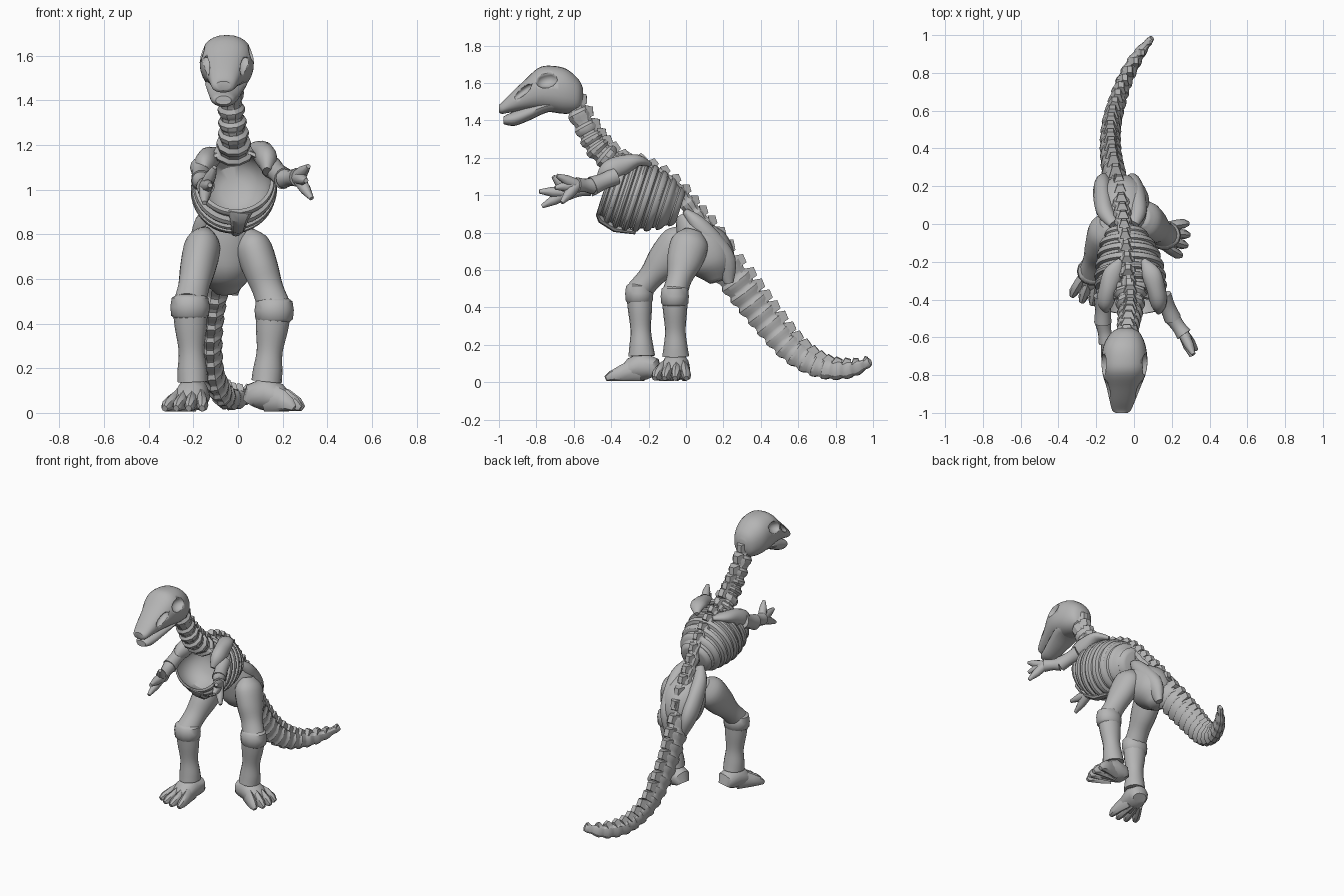
import bpy, bmesh, math
from mathutils import Vector, Matrix

cube = bpy.data.objects.get("Cube")
if cube:
    bpy.data.objects.remove(cube, do_unlink=True)

GREY = (0.46, 0.46, 0.46, 1)
bone = bpy.data.materials.new("bone_grey")
bone.use_nodes = True
bone.diffuse_color = GREY
bone.node_tree.nodes["Principled BSDF"].inputs["Base Color"].default_value = GREY


def sample(pts, t):
    """Smooth interpolation through tuples of any length, t in 0..1."""
    s = min(max(t, 0), 1) * (len(pts) - 1)
    i = min(int(s), len(pts) - 2)
    f = s - i
    a, b, c, d = (pts[min(max(i + k, 0), len(pts) - 1)] for k in (-1, 0, 1, 2))
    return tuple(0.5 * (2 * q + (r - p) * f + (2 * p - 5 * q + 4 * r - w) * f * f
                        + (3 * q - p - 3 * r + w) * f ** 3) for p, q, r, w in zip(a, b, c, d))


def frame(tangent, ref):
    t = Vector(tangent).normalized()
    u = Vector(ref)
    u = (u - t * u.dot(t)).normalized()
    return t, u, u.cross(t)


def loft(name, rings, n=16, ref=(1, 0, 0), normal=None, angle=35, bm=None, power=1):
    """Skin closed rings (x, y, z, half width, half height); power < 1 squares them off."""
    own = bm is None
    bm = bmesh.new() if own else bm
    cs = [Vector(r[:3]) for r in rings]
    bend = lambda c: math.copysign(abs(c) ** power, c)
    loops = []
    for i, r in enumerate(rings):
        d = normal or cs[min(i + 1, len(cs) - 1)] - cs[max(i - 1, 0)]
        t, u, v = frame(d, ref)
        ph = math.pi / 4 if n == 4 else 0
        loops.append([bm.verts.new(cs[i] + u * r[3] * bend(math.cos(a)) + v * r[4] * bend(math.sin(a)))
                      for a in (2 * math.pi * k / n + ph for k in range(n))])
    faces = [bm.faces.new(loops[0]), bm.faces.new(loops[-1][::-1])]
    for a, b in zip(loops, loops[1:]):
        for k in range(n):
            j = (k + 1) % n
            faces.append(bm.faces.new((a[k], b[k], b[j], a[j])))
    bmesh.ops.recalc_face_normals(bm, faces=faces)
    return finish(name, bm, angle) if own else None


def finish(name, bm, angle=35):
    me = bpy.data.meshes.new(name)
    bm.to_mesh(me)
    bm.free()
    ob = bpy.data.objects.new(name, me)
    bpy.context.collection.objects.link(ob)
    me.materials.append(bone)
    bpy.ops.object.select_all(action="DESELECT")
    ob.select_set(True)
    bpy.context.view_layer.objects.active = ob
    bpy.ops.object.shade_smooth_by_angle(angle=math.radians(angle))
    return ob


def smooth_loft(name, pts, steps=16, **kw):
    return loft(name, [sample(pts, i / steps) for i in range(steps + 1)], **kw)


def vertebrae(name, pts, count, low=0.8, spike=1.18, n=10):
    """Stepped column with a low, blunt spike on top of every vertebra."""
    bm = bmesh.new()
    rings = []
    for i in range(count):
        for f, s in ((0.02, low), (0.25, 1), (0.55, 0.97), (0.8, low)):
            x, y, z, w, h = sample(pts, (i + f) / count)
            rings.append((x, y, z, w * s, h * s))
    loft(name, rings, n=n, bm=bm)
    for i in range(count):
        p = sample(pts, (i + 0.35) / count)
        q = sample(pts, (i + 0.65) / count)
        c = Vector(p[:3])
        t, u, v = frame(Vector(q[:3]) - c, (1, 0, 0))
        a, b = c + v * p[4] * 0.6, c + v * p[4] * spike + t * 0.015
        size = min(p[3] * 0.6, 0.034)
        loft(name, [(*a, size * 1.5, size * 1.5), (*b, size * 0.7, size)], n=4, bm=bm)
    return finish(name, bm, 30)


# Spine: neck, back and tail
vertebrae("neck", [(-.04, -.61, 1.51, .062, .062), (-.03, -.535, 1.36, .062, .066),
                   (-.02, -.46, 1.24, .072, .074), (-.02, -.345, 1.15, .095, .07)], 7)
vertebrae("back_spine", [(-.02, -.4, 1.17, .045, .045), (-.03, -.28, 1.165, .045, .047),
                         (-.04, -.16, 1.115, .045, .047), (-.05, -.05, 1.03, .045, .047),
                         (-.06, .04, .915, .048, .048), (-.07, .13, .805, .05, .052),
                         (-.08, .21, .685, .05, .055)], 12, spike=1.3)
vertebrae("tail", [(-.08, .15, .69, .07, .09), (-.105, .26, .55, .066, .097),
                   (-.12, .355, .425, .06, .093), (-.125, .45, .305, .057, .088),
                   (-.115, .55, .19, .054, .081), (-.085, .66, .108, .05, .07),
                   (-.045, .77, .068, .045, .058), (.02, .89, .07, .036, .046),
                   (.1, .99, .113, .014, .022)], 17, low=.85)

# Ribcage: ridged shell with an open, hollow front
cage = [(-.01, -.435, 1.04, .172, .15), (-.015, -.36, 1.015, .188, .185),
        (-.02, -.28, .995, .19, .196), (-.025, -.19, .975, .175, .178),
        (-.035, -.1, .95, .145, .14), (-.045, -.02, .93, .09, .085)]
rings = []
for t, s in ((.42, .03), (.41, .3), (.36, .55), (.25, .74), (.12, .85), (0, .9)):   # inner bowl
    x, y, z, w, h = sample(cage, t)
    rings.append((x, y, z, w * s, h * s))
for i in range(8):                                                     # ribs
    for f, s in ((0, .9), (.12, .99), (.35, 1.01), (.58, .99), (.72, .9)):
        x, y, z, w, h = sample(cage, (i + f) / 8)
        rings.append((x, y, z, w * s, h * s))
loft("ribcage", rings, n=40, normal=(0, .95, -.31), angle=32)
loft("breastbone", [(.01, -.472, .9, .055, .012), (.005, -.455, .87, .042, .02),
                    (.0, -.38, .822, .03, .02), (-.01, -.27, .802, .02, .012)], n=8)

# Pelvis with a hip blade on each side
smooth_loft("pelvis", [(-.05, -.02, .9, .05, .04), (-.05, .04, .8, .12, .1),
                       (-.055, .1, .71, .138, .14), (-.055, .15, .62, .12, .12),
                       (-.05, .175, .54, .05, .05)], n=24, angle=50)
for s, side in ((1, "left"), (-1, "right")):
    smooth_loft(side + "_hip_blade", [
        (-.055 + s * .05, .0, .91, .03, .02), (-.065 + s * .085, .06, .85, .045, .045),
        (-.075 + s * .09, .135, .75, .05, .065), (-.085 + s * .08, .205, .645, .045, .064),
        (-.08 + s * .06, .23, .53, .02, .025)], n=14, angle=50)

# Shoulder blades, the left one held higher
for s, side, up in ((1, "left", .03), (-1, "right", .005)):
    x = -.01
    smooth_loft(side + "_shoulder_blade", [
        (x + s * .06, -.19, 1.165, .015, .012), (x + s * .1, -.26, 1.155 + up, .05, .032),
        (x + s * .125, -.34, 1.13 + up, .05, .055), (x + s * .14, -.41, 1.1 + up, .046, .056),
        (x + s * .14, -.455, 1.08, .02, .03)], n=14, angle=50)


def arm(side, shoulder, elbow, wrist, tips):
    mid = [(a + b) / 2 for a, b in zip(shoulder, elbow)]
    smooth_loft(side + "_upper_arm", [(*shoulder, .05, .05), (*mid, .042, .044),
                                      (*elbow, .046, .052)], steps=8, n=14)
    mid = [(a + b) / 2 for a, b in zip(elbow, wrist)]
    smooth_loft(side + "_forearm", [(*elbow, .042, .045), (*mid, .036, .036),
                                    (*wrist, .042, .042)], steps=8, n=14)
    bm = bmesh.new()
    for tip in tips:
        knuckle = [a * .45 + b * .55 for a, b in zip(wrist, tip)]
        loft("", [(*wrist, .03, .032), (*knuckle, .026, .027), (*tip, .011, .011)], n=8, bm=bm)
    finish(side + "_fingers", bm, 50)


arm("left", (.15, -.38, 1.1), (.205, -.5, 1.05), (.265, -.585, 1.055),
    [(.315, -.69, 1.105), (.305, -.7, 1.04), (.33, -.665, .96)])
arm("right", (-.165, -.38, 1.1), (-.165, -.52, 1.04), (-.145, -.63, 1.015),
    [(-.105, -.71, 1.1), (-.125, -.785, 1.02), (-.15, -.77, .94)])


def leg(side, hip, knee, ankle, heading, toe, lift):
    """Thigh, kneecap, shin and a foot with four toes."""
    h, k, a = Vector(hip), Vector(knee), Vector(ankle)
    m = lambda p, q, f: tuple(p.lerp(q, f))
    smooth_loft(side + "_thigh", [(*m(h, k, -.25), .035, .05), (*m(h, k, -.03), .08, .1),
                                  (*m(h, k, .35), .08, .095), (*m(h, k, .7), .07, .068),
                                  (*m(h, k, 1), .075, .068)], n=20, angle=50)
    loft(side + "_knee", [(*(k + Vector((0, 0, dz))), r, r * .88) for dz, r in
                          ((.04, .06), (.025, .082), (-.015, .088), (-.055, .084), (-.075, .06))],
         n=14, angle=45)
    smooth_loft(side + "_shin", [(*m(k, a, .1), .077, .069), (*m(k, a, .3), .072, .064),
                                 (*m(k, a, .6), .058, .055), (*m(k, a, .85), .066, .064),
                                 (*m(k, a, 1), .068, .072)], n=16, angle=50)
    d = Vector((*heading, 0)).normalized()
    w = d.cross(Vector((0, 0, 1)))
    base = Vector((a.x, a.y, 0))
    bm = bmesh.new()
    foot = [(-.078, .07, .045), (-.06, .125, .066), (0, .155, .074), (.05, .125, .077),
            (.1, .07, .07)]
    loft("", [(*(base + d * f + Vector((0, 0, ht / 2 + .008))), wd, ht / 2) for f, ht, wd in foot],
         ref=w, bm=bm)
    for i in range(4):
        off = (i - 1.5) * .05
        reach = toe - abs(i - 1.5) * .018
        spec = [(.01, .13, .024, .5), (reach * .55, lift, .026, .9),
                (reach * .85, lift * .64, .026, 1.1), (reach, .03, .014, 1.15)]
        loft("", [(*(base + d * f + w * off * sp + Vector((0, 0, ht / 2 + .005))), wd, ht / 2)
                  for f, ht, wd, sp in spec], n=8, ref=w, bm=bm)
    finish(side + "_foot", bm, 40)


leg("left", (.068, .02, .74), (.162, -.06, .475), (.128, -.055, .14), (1, -.2), .17, .1)
leg("right", (-.16, -.04, .74), (-.215, -.25, .49), (-.203, -.237, .14), (-.25, -1), .2, .085)

# Skull with hollow eye sockets and snout openings
skull = smooth_loft("skull", [
    (-.045, -.55, 1.535, .03, .035), (-.045, -.575, 1.535, .075, .085),
    (-.05, -.64, 1.555, .11, .12), (-.05, -.72, 1.568, .121, .124),
    (-.052, -.79, 1.567, .115, .113), (-.056, -.87, 1.53, .088, .078),
    (-.062, -.94, 1.492, .066, .05), (-.066, -.985, 1.465, .05, .03),
    (-.066, -1.0, 1.465, .032, .02)], steps=32, n=28, angle=40, normal=(0, -1, 0), power=.88)
bm = bmesh.new()
for s in (1, -1):
    for pos, size, tilt in (((-.052 + s * .122, -.745, 1.615), (.055, .062, .042), .25),
                            ((-.058 + s * .085, -.872, 1.553), (.032, .068, .02), .65)):
        mat = Matrix.Translation(pos) @ Matrix.Rotation(tilt, 4, "X") @ Matrix.Diagonal((*size, 1))
        bmesh.ops.create_icosphere(bm, subdivisions=2, radius=1, matrix=mat)
cutter = finish("socket_cutter", bm)
cutter.hide_render = True
mod = skull.modifiers.new("sockets", "BOOLEAN")
mod.object = cutter
mod.operation = "DIFFERENCE"
mod.solver = "EXACT"
bpy.context.view_layer.objects.active = skull
bpy.ops.object.modifier_apply(modifier=mod.name)
bpy.data.objects.remove(cutter, do_unlink=True)

# Lower jaw
smooth_loft("lower_jaw", [(-.05, -.64, 1.48, .075, .03), (-.052, -.74, 1.478, .095, .035),
                          (-.058, -.83, 1.445, .08, .042), (-.063, -.91, 1.412, .062, .04),
                          (-.065, -.955, 1.403, .05, .029), (-.065, -.975, 1.4, .035, .02)],
            n=16, angle=45, normal=(0, -1, 0))
